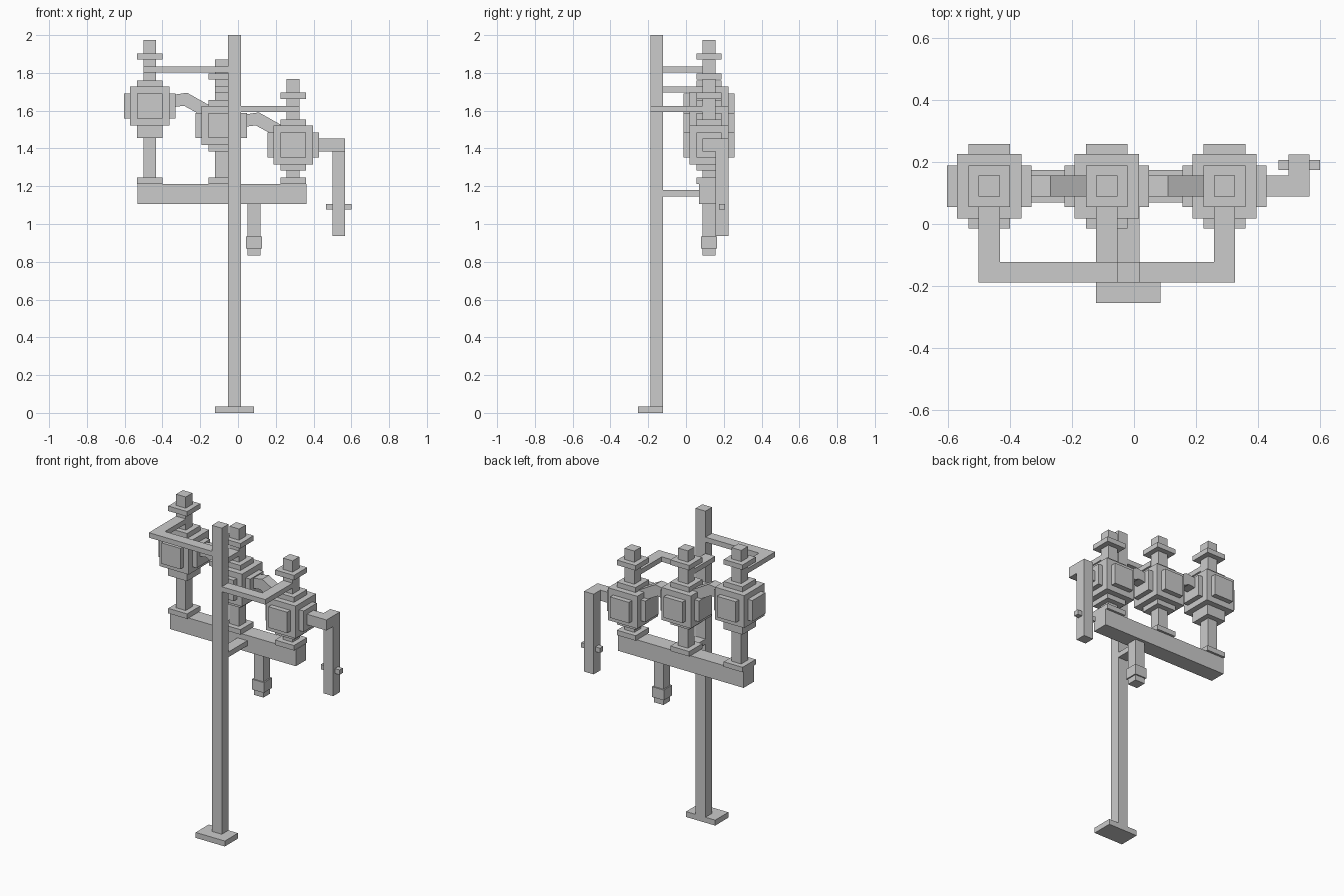
import bpy, bmesh

if "Cube" in bpy.data.objects:
    bpy.data.objects.remove(bpy.data.objects["Cube"])

YC = 0.122     # depth of the unit row
S = 0.034      # half width of stems
P = 0.067      # half width of plates and flanges


def boxes(name, items):
    """One object from boxes given as (x0, x1, y0, y1, z0, z1)."""
    bm = bmesh.new()
    for x0, x1, y0, y1, z0, z1 in items:
        for v in bmesh.ops.create_cube(bm, size=1)["verts"]:
            v.co = (x0 if v.co.x < 0 else x1,
                    y0 if v.co.y < 0 else y1,
                    z0 if v.co.z < 0 else z1)
    finish(name, bm)


def finish(name, bm):
    bmesh.ops.recalc_face_normals(bm, faces=bm.faces)
    me = bpy.data.meshes.new(name)
    bm.to_mesh(me)
    bm.free()
    bpy.context.collection.objects.link(bpy.data.objects.new(name, me))


def column(x, half, z0, z1):
    return (x - half, x + half, YC - half, YC + half, z0, z1)


# Ground plate and upright post
boxes("base_plate", [(-0.122, 0.085, -0.255, -0.122, 0, 0.035)])
boxes("post", [(-0.053, 0.017, -0.189, -0.122, 0.035, 2.0)])

# Lower beam and its bracket to the post
boxes("beam", [(-0.532, 0.362, 0.07, 0.175, 1.107, 1.213)])
boxes("beam_bracket", [(-0.053, 0.017, -0.122, 0.07, 1.146, 1.179)])

# Three stepped units: body with a plate on each side, stems and flanges
units = {"left": (-0.467, 1.625), "middle": (-0.088, 1.521), "right": (0.292, 1.418)}
B, T = 0.104, 0.136
for side, (x, z) in units.items():
    boxes(side + "_body", [column(x, B, z - B, z + B)])
    plates = []
    for s in (-1, 1):
        a, b = sorted((s * B, s * T))
        plates += [(x + a, x + b, YC - P, YC + P, z - P, z + P),
                   (x - P, x + P, YC + a, YC + b, z - P, z + P),
                   (x - P, x + P, YC - P, YC + P, z + a, z + b)]
    boxes(side + "_plates", plates)
    boxes(side + "_upper_stem", [column(x, S, z + T, z + 0.349)])
    boxes(side + "_upper_flange", [column(x, P, z + 0.245, z + 0.277)])
    boxes(side + "_lower_stem", [column(x, S, 1.245, z - T)])
    boxes(side + "_foot_flange", [column(x, P, 1.213, 1.245)])
boxes("left_collar", [column(-0.467, P, 1.455, 1.489)])

# Bent brackets from the post to the upper stems
Y0, Y1, YE = -0.189, -0.122, YC - S
boxes("left_bracket", [(-0.501, -0.053, Y0, Y1, 1.801, 1.833),
                       (-0.501, -0.433, Y1, YE, 1.801, 1.833)])
boxes("middle_bracket", [(-0.122, -0.053, Y1, YE, 1.697, 1.729)])
boxes("right_bracket", [(0.017, 0.326, Y0, Y1, 1.592, 1.624),
                        (0.258, 0.326, Y1, YE, 1.592, 1.624)])

# Bent links between neighbouring bodies
profile = [(-0.40, 1.675), (-0.27, 1.695), (-0.14, 1.622),
           (-0.14, 1.546), (-0.286, 1.626), (-0.40, 1.612)]
for name, dx, dz in (("left_link", 0, 0), ("right_link", 0.38, -0.104)):
    bm = bmesh.new()
    face = bm.faces.new([bm.verts.new((px + dx, YC - S, pz + dz)) for px, pz in profile])
    new = bmesh.ops.extrude_face_region(bm, geom=[face])["geom"]
    bmesh.ops.translate(bm, vec=(0, 2 * S, 0),
                        verts=[v for v in new if isinstance(v, bmesh.types.BMVert)])
    finish(name, bm)

# Outlet arm with drop pipe and cross pin
boxes("outlet_arm", [(0.428, 0.567, YC - S, YC + S, 1.384, 1.452)])
boxes("drop_pipe", [(0.499, 0.567, YC + S, 0.224, 0.937, 1.452)])
boxes("cross_pin", [(0.466, 0.6, 0.174, 0.206, 1.076, 1.107)])

# Nozzle hanging below the beam
boxes("nozzle_pipe", [column(0.085, S, 0.834, 1.107)])
boxes("nozzle_collar", [column(0.085, 0.042, 0.869, 0.935)])
